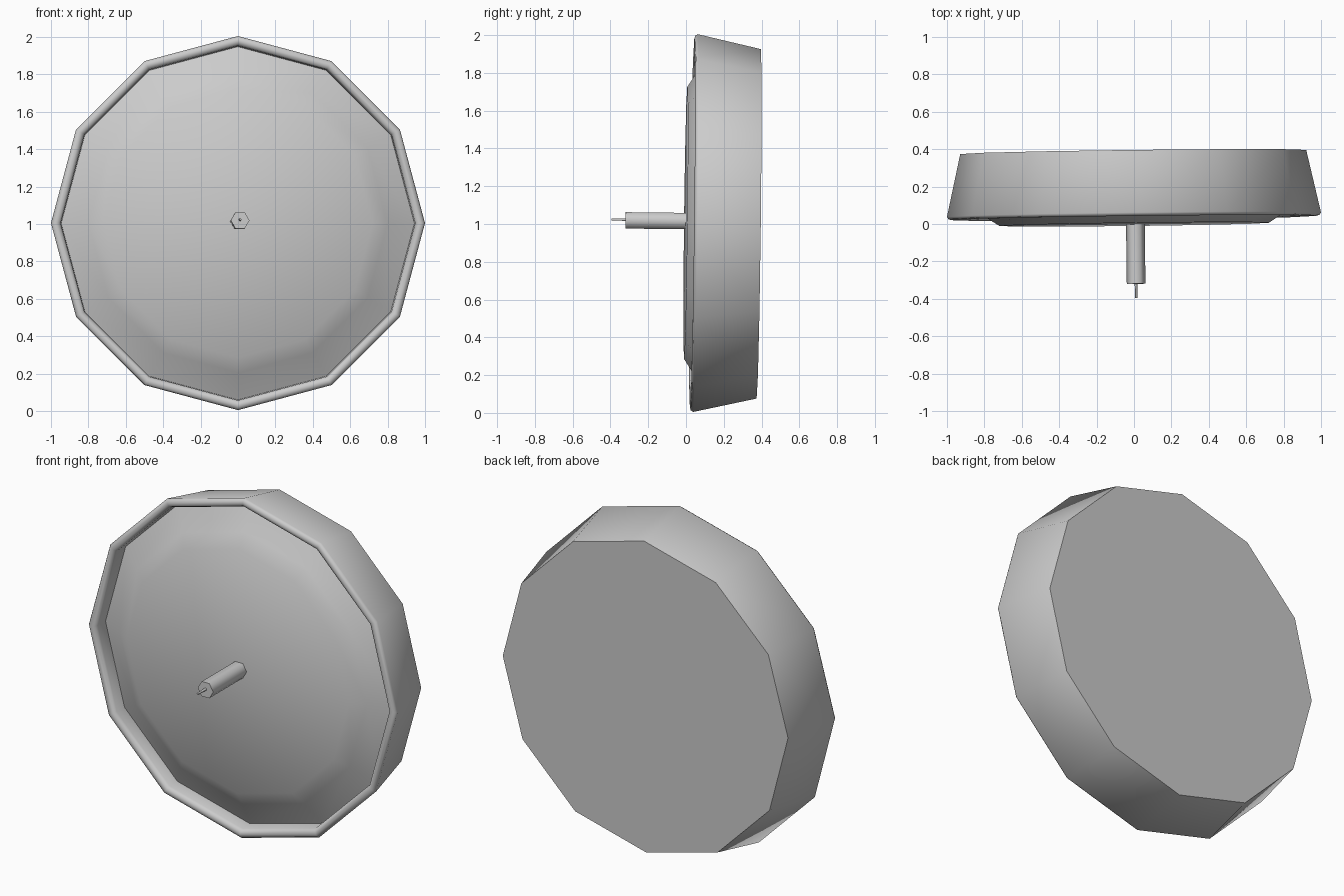
import bpy, bmesh
from math import cos, sin, tau, radians
from mathutils import Matrix, Vector

if "Cube" in bpy.data.objects:
    bpy.data.objects.remove(bpy.data.objects["Cube"], do_unlink=True)

grey = bpy.data.materials.new("plain grey")
grey.use_nodes = True
grey.diffuse_color = (0.6, 0.6, 0.6, 1)
grey.node_tree.nodes["Principled BSDF"].inputs["Base Color"].default_value = grey.diffuse_color

# The whole model leans very slightly about x and z
lean = (Matrix.Translation((0, 0.04, 1.005))
        @ Matrix.Rotation(0.012, 4, 'Z') @ Matrix.Rotation(-0.012, 4, 'X'))


def lathe(name, profile, sides, centre=(0, 0), smooth=40):
    """Turn (radius, y) points around the y axis and cap both ends."""
    bm = bmesh.new()
    rings = []
    for r, y in profile:
        rings.append([bm.verts.new((centre[0] + r * cos(tau * i / sides), y,
                                    centre[1] + r * sin(tau * i / sides)))
                      for i in range(sides)])
    for a, b in zip(rings, rings[1:]):
        for i in range(sides):
            j = (i + 1) % sides
            bm.faces.new((a[i], a[j], b[j], b[i]))
    bm.faces.new(rings[0])
    bm.faces.new(rings[-1])
    bmesh.ops.recalc_face_normals(bm, faces=bm.faces[:])
    bm.transform(lean)
    mesh = bpy.data.meshes.new(name)
    bm.to_mesh(mesh)
    bm.free()
    mesh.materials.append(grey)
    obj = bpy.data.objects.new(name, mesh)
    bpy.context.collection.objects.link(obj)
    bpy.ops.object.select_all(action='DESELECT')
    obj.select_set(True)
    bpy.context.view_layer.objects.active = obj
    bpy.ops.object.shade_smooth_by_angle(angle=radians(smooth))
    return obj


# Tapered dish with a rounded rim
lathe("dish", [(0.925, 0.345), (1.0, 0.01), (0.992, -0.003), (0.975, -0.008),
               (0.957, -0.002), (0.948, 0.015), (0.944, 0.09)], 12, smooth=50)
# Shallow raised filling
lathe("filling", [(0.946, 0.085), (0.8, 0.01), (0.72, -0.042)], 12)
# Six-sided candle and its thin wick
lathe("candle", [(0.05, -0.03), (0.05, -0.36)], 6, (0.007, 0.01), 65)
lathe("wick", [(0.008, -0.35), (0.006, -0.435)], 6, (0.007, 0.014), 65)
